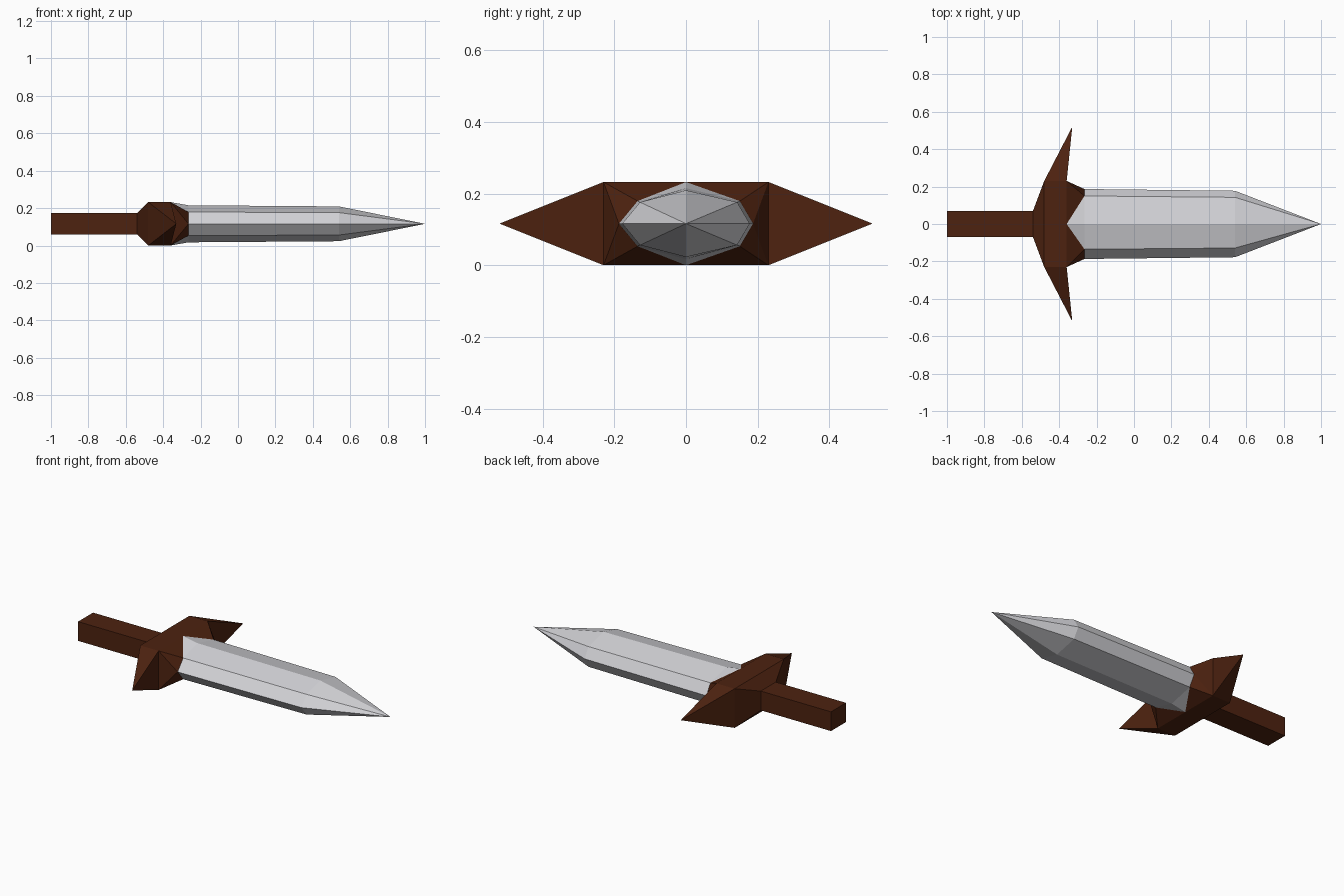
import bpy, bmesh

if "Cube" in bpy.data.objects:
    bpy.data.objects.remove(bpy.data.objects["Cube"])

CZ = 0.116                      # height of the centre line
H, W = 0.116, 0.23              # half height and half width of the guard block


def material(name, rgb):
    m = bpy.data.materials.new(name)
    m.diffuse_color = (*rgb, 1)
    m.use_nodes = True
    m.node_tree.nodes["Principled BSDF"].inputs["Base Color"].default_value = m.diffuse_color
    return m


def make(name, build, mat):
    bm = bmesh.new()
    build(bm)
    bmesh.ops.remove_doubles(bm, verts=bm.verts, dist=0.0005)
    bmesh.ops.recalc_face_normals(bm, faces=bm.faces)
    me = bpy.data.meshes.new(name)
    bm.to_mesh(me)
    bm.free()
    me.materials.append(mat)
    ob = bpy.data.objects.new(name, me)
    bpy.context.collection.objects.link(ob)
    return ob


def face(bm, *pts):
    return bm.faces.new([bm.verts.new((x, y, CZ + z)) for x, y, z in pts])


def rect(x, w, h):
    return [(x, -w, -h), (x, w, -h), (x, w, h), (x, -w, h)]


def blade_ring(x, s, ridge):
    # eight-sided cross-section, from the +y edge round over the top
    half = [(0.187, 0), (0.15, 0.063), (0, ridge), (-0.135, 0.063),
            (-0.187, 0), (-0.135, -0.063), (0, -ridge), (0.15, -0.063)]
    return [(x, y * s, z * (1 if abs(z) == ridge else s)) for y, z in half]


def bridge(bm, a, b):
    n = len(a)
    for i in range(n):
        face(bm, a[i], a[(i + 1) % n], b[(i + 1) % n], b[i])


ROOT = blade_ring(-0.265, 1, 0.099)
SHOULDER = blade_ring(0.54, 0.95, 0.093)


# Grip: square bar
def grip(bm):
    a, b = rect(-1, 0.07, 0.057), rect(-0.53, 0.07, 0.057)
    bridge(bm, a, b)
    face(bm, *a)
    face(bm, *b)


# Guard: flared block, two side spikes and the collar round the blade root
def guard(bm):
    back, mid, front = rect(-0.54, 0.07, 0.057), rect(-0.48, W, H), rect(-0.36, W, H)
    face(bm, *back)
    bridge(bm, back, mid)
    for a, b in ((0, 1), (2, 3)):               # bottom and top plates
        face(bm, mid[a], mid[b], front[b], front[a])
    for s in (1, -1):
        tip = (-0.33, s * 0.52, 0)
        ring = [mid[1], mid[2], front[2], front[1]] if s > 0 else \
               [mid[0], mid[3], front[3], front[0]]
        for i in (0, 1, 3):
            face(bm, ring[i], ring[(i + 1) % 4], tip)
        side = (-0.36, s * W, 0)
        edge = ROOT[0 if s > 0 else 4]
        for v in (1, -1):
            corner, crest = (-0.36, s * W, v * H), (-0.36, 0, v * H)
            facet = ROOT[{(1, 1): 1, (-1, 1): 3, (-1, -1): 5, (1, -1): 7}[(s, v)]]
            face(bm, corner, side, tip)
            face(bm, corner, crest, facet)
            face(bm, corner, facet, edge)
            face(bm, corner, edge, side)


# Blade: eight-sided bar with a pointed tip and notches running into the guard
def blade(bm):
    bridge(bm, ROOT, SHOULDER)
    for i in range(8):
        face(bm, SHOULDER[i], SHOULDER[(i + 1) % 8], (1, 0, 0))
    for i, v in ((2, 1), (6, -1)):
        crest = (-0.36, 0, v * H)
        face(bm, crest, ROOT[i - 1], ROOT[i])
        face(bm, crest, ROOT[i], ROOT[i + 1])


brown = material("dark brown", (0.075, 0.016, 0.005))
steel = material("steel grey", (0.65, 0.65, 0.68))
make("grip", grip, brown)
make("guard", guard, brown)
make("blade", blade, steel)
